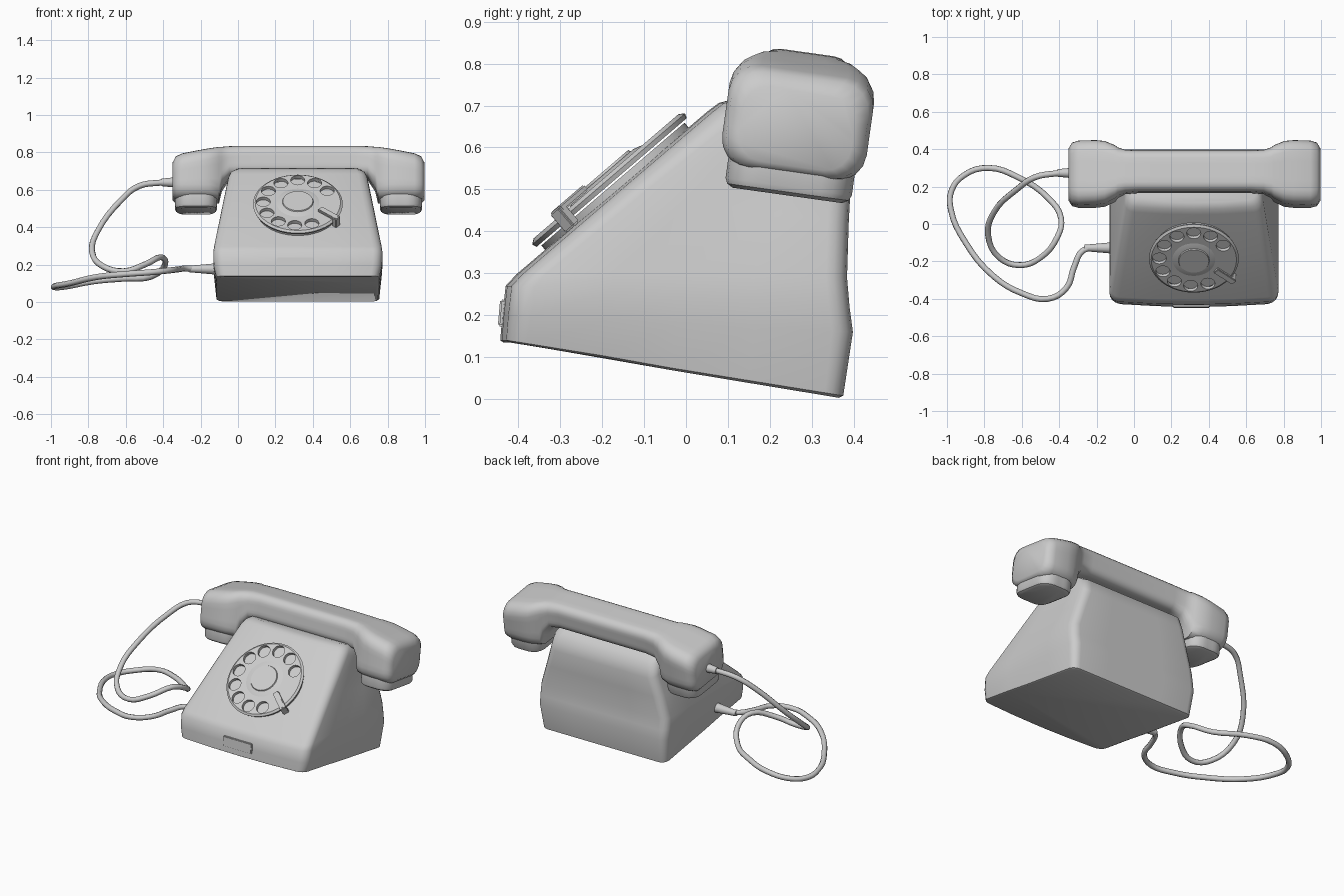
import bpy, bmesh, math
from mathutils import Vector, Matrix

cube = bpy.data.objects.get("Cube")
if cube:
    bpy.data.objects.remove(cube)

grey = bpy.data.materials.new("plain grey")
grey.use_nodes = True
COLOUR = (0.6, 0.6, 0.6, 1)
grey.diffuse_color = COLOUR
grey.node_tree.nodes["Principled BSDF"].inputs["Base Color"].default_value = COLOUR


def finish(name, bm, matrix=Matrix(), angle=35):
    """Turn a bmesh into a shaded object."""
    bmesh.ops.recalc_face_normals(bm, faces=bm.faces)
    mesh = bpy.data.meshes.new(name)
    bm.to_mesh(mesh)
    bm.free()
    obj = bpy.data.objects.new(name, mesh)
    bpy.context.collection.objects.link(obj)
    obj.matrix_world = matrix
    mesh.materials.append(grey)
    if angle:
        smooth(obj, angle)
    return obj


def smooth(obj, angle=35):
    bpy.ops.object.select_all(action='DESELECT')
    obj.select_set(True)
    bpy.context.view_layer.objects.active = obj
    bpy.ops.object.shade_smooth_by_angle(angle=math.radians(angle))


def rounded_rect(a, b, r, seg=4, edge=4):
    """Points of a rounded rectangle with half sizes a and b."""
    pts = []
    for k, (sx, sy) in enumerate([(1, 1), (-1, 1), (-1, -1), (1, -1)]):
        arc = []
        for i in range(seg + 1):
            t = math.pi / 2 * (k + i / seg)
            arc.append(Vector((sx * (a - r) + r * math.cos(t),
                               sy * (b - r) + r * math.sin(t))))
        if pts:
            pts += [pts[-1].lerp(arc[0], j / edge) for j in range(1, edge)]
        pts += arc
    return pts + [pts[-1].lerp(pts[0], j / edge) for j in range(1, edge)]


def loft(bm, rings):
    """Skin a list of point rings and cap both ends."""
    loops = [[bm.verts.new(p) for p in ring] for ring in rings]
    for lo, hi in zip(loops, loops[1:]):
        for i in range(len(lo)):
            j = (i + 1) % len(lo)
            bm.faces.new((lo[i], lo[j], hi[j], hi[i]))
    bm.faces.new(loops[0])
    bm.faces.new(loops[-1])


def disc(bm, r1, r2, z0, z1, seg=48, offset=(0, 0)):
    """Add a cylinder or cone between two heights."""
    place = Matrix.Translation((offset[0], offset[1], (z0 + z1) / 2))
    bmesh.ops.create_cone(bm, cap_ends=True, segments=seg, radius1=r1,
                          radius2=r2, depth=z1 - z0, matrix=place)


# Body: tilted rounded sections (front y, z, back y, z, half width, corner)
BODY_X = 0.32
levels = [
    (-0.435, 0.135, 0.365, 0.003, 0.425, 0.04),
    (-0.443, 0.14, 0.375, 0.008, 0.435, 0.045),
    (-0.438, 0.20, 0.398, 0.16, 0.451, 0.05),
    (-0.430, 0.27, 0.390, 0.22, 0.452, 0.05),
    (-0.405, 0.297, 0.384, 0.29, 0.448, 0.05),
    (-0.170, 0.498, 0.388, 0.42, 0.408, 0.05),
    (0.050, 0.685, 0.394, 0.53, 0.372, 0.05),
    (0.078, 0.706, 0.375, 0.61, 0.360, 0.05),
    (0.115, 0.716, 0.320, 0.65, 0.335, 0.04),
]
rings = []
for fy, fz, by, bz, half, corner in levels:
    front, back = Vector((BODY_X, fy, fz)), Vector((BODY_X, by, bz))
    depth = (back - front).length / 2
    ring = []
    for p in rounded_rect(half, depth, corner):
        point = front.lerp(back, (p.y / depth + 1) / 2)
        bow = 0.018 * (p.x / half) ** 2 if p.y < 0 else 0
        ring.append(point + Vector((p.x, bow, 0)))
    rings.append(ring)
bm = bmesh.new()
loft(bm, rings)
finish("body", bm, angle=50)

# Handset: sections along x (offset, half depth, bottom, top, corner)
TILT = Matrix.Translation((0.3235, 0.265, 0.65)) @ Matrix.Rotation(math.radians(-8), 4, 'X')
half_sections = [
    (0.30, 0.110, 0.02, 0.178, 0.045),
    (0.37, 0.115, 0.01, 0.176, 0.05),
    (0.41, 0.130, -0.05, 0.172, 0.06),
    (0.425, 0.142, -0.112, 0.170, 0.06),
    (0.48, 0.168, -0.115, 0.160, 0.07),
    (0.53, 0.174, -0.115, 0.150, 0.07),
    (0.62, 0.174, -0.115, 0.132, 0.07),
    (0.655, 0.165, -0.113, 0.118, 0.07),
    (0.674, 0.135, -0.095, 0.085, 0.06),
]
rings = []
for sign, group in ((-1, reversed(half_sections)), (1, half_sections)):
    for x, half, low, high, corner in group:
        tall = (high - low) / 2
        rings.append([Vector((sign * x, p.x, p.y + low + tall))
                      for p in rounded_rect(half, tall, corner)])
bm = bmesh.new()
loft(bm, rings)
finish("handset", bm, TILT, 50)

# Ear and mouth caps under the handset ends
for name, sign in (("mouth_cap", -1), ("ear_cap", 1)):
    bm = bmesh.new()
    loft(bm, [[Vector((sign * 0.548 + p.x, p.y, z))
               for p in rounded_rect(0.112 - s, 0.152 - s, 0.075 - s)]
              for z, s in ((-0.09, 0), (-0.145, 0), (-0.158, 0.006), (-0.166, 0.02))])
    finish(name, bm, TILT)

# Dial, built flat and laid on the sloping front
DIAL = Matrix.Translation((BODY_X, -0.165, 0.502)) @ Matrix.Rotation(math.radians(40.6), 4, 'X')
bm = bmesh.new()
disc(bm, 0.225, 0.225, -0.02, 0.014)
finish("dial_base", bm, DIAL)

bm = bmesh.new()
disc(bm, 0.236, 0.24, 0.019, 0.03)
disc_top = [v for v in bm.verts if v.co.z > 0.025]
top = next(f for f in bm.faces if all(v in disc_top for v in f.verts))
bmesh.ops.inset_region(bm, faces=[top], thickness=0.012, depth=0.009)
wheel = finish("finger_wheel", bm, DIAL, angle=0)

bm = bmesh.new()
for i in range(10):
    a = math.radians(32 + 29.1 * i)
    disc(bm, 0.038, 0.038, 0, 0.08, 20, (0.185 * math.cos(a), 0.185 * math.sin(a)))
cutter = finish("hole_cutter", bm, DIAL, angle=0)
cutter.hide_render = True
cut = wheel.modifiers.new("finger_holes", 'BOOLEAN')
cut.object = cutter
cut.solver = 'EXACT'
bpy.context.view_layer.update()
bpy.context.view_layer.objects.active = wheel
bpy.ops.object.modifier_apply(modifier=cut.name)
bpy.data.objects.remove(cutter)
smooth(wheel)

bm = bmesh.new()
disc(bm, 0.125, 0.09, 0.036, 0.046)
disc(bm, 0.084, 0.08, 0.044, 0.052)
finish("dial_centre", bm, DIAL)


def box(name, size, matrix, bevel=0.004):
    bm = bmesh.new()
    bmesh.ops.create_cube(bm, size=1, matrix=Matrix.Diagonal((*size, 1)))
    bmesh.ops.bevel(bm, geom=bm.edges[:], offset=bevel, segments=2, affect='EDGES')
    finish(name, bm, matrix)


box("finger_stop", (0.125, 0.036, 0.018),
    DIAL @ Matrix.Translation((0.165, -0.105, 0.05)) @ Matrix.Rotation(math.radians(-40), 4, 'Z'))
box("stop_foot", (0.03, 0.036, 0.06),
    DIAL @ Matrix.Translation((0.205, -0.14, 0.028)) @ Matrix.Rotation(math.radians(-40), 4, 'Z'))

# Blank plate on the front
box("front_plate", (0.2, 0.016, 0.064),
    Matrix.Translation((0.306, -0.438, 0.205)) @ Matrix.Rotation(math.radians(-5), 4, 'X'))

# Cord looping from the handset to the body
path = [
    (-0.35, 0.275, 0.64), (-0.42, 0.27, 0.638), (-0.53, 0.25, 0.62), (-0.62, 0.19, 0.55),
    (-0.75, 0.06, 0.38), (-0.78, -0.06, 0.27), (-0.72, -0.18, 0.19), (-0.61, -0.22, 0.165),
    (-0.5, -0.18, 0.2), (-0.41, -0.07, 0.24), (-0.39, 0.03, 0.2), (-0.46, 0.14, 0.137),
    (-0.62, 0.25, 0.125), (-0.78, 0.3, 0.11), (-0.91, 0.26, 0.085), (-0.975, 0.18, 0.078),
    (-0.98, 0.08, 0.085), (-0.9, -0.1, 0.1), (-0.75, -0.28, 0.135), (-0.6, -0.37, 0.15),
    (-0.46, -0.4, 0.16), (-0.36, -0.34, 0.17), (-0.32, -0.23, 0.175), (-0.27, -0.14, 0.18),
    (-0.13, -0.125, 0.175)]
curve = bpy.data.curves.new("cord", 'CURVE')
curve.dimensions = '3D'
curve.bevel_depth = 0.016
curve.bevel_resolution = 2
curve.resolution_u = 4
curve.use_fill_caps = True
spline = curve.splines.new('BEZIER')
spline.bezier_points.add(len(path) - 1)
for point, co in zip(spline.bezier_points, path):
    point.co = co
    point.handle_left_type = point.handle_right_type = 'AUTO'
curve.materials.append(grey)
bpy.context.collection.objects.link(bpy.data.objects.new("cord", curve))

# Tapered sleeves at both cord ends
for name, r1, r2, length, spot in (
        ("handset_sleeve", 0.02, 0.028, 0.08, (-0.37, 0.273, 0.64)),
        ("body_sleeve", 0.017, 0.032, 0.17, (-0.18, -0.128, 0.177))):
    bm = bmesh.new()
    disc(bm, r1, r2, -length / 2, length / 2, 16)
    finish(name, bm, Matrix.Translation(spot) @ Matrix.Rotation(math.pi / 2, 4, 'Y'))
